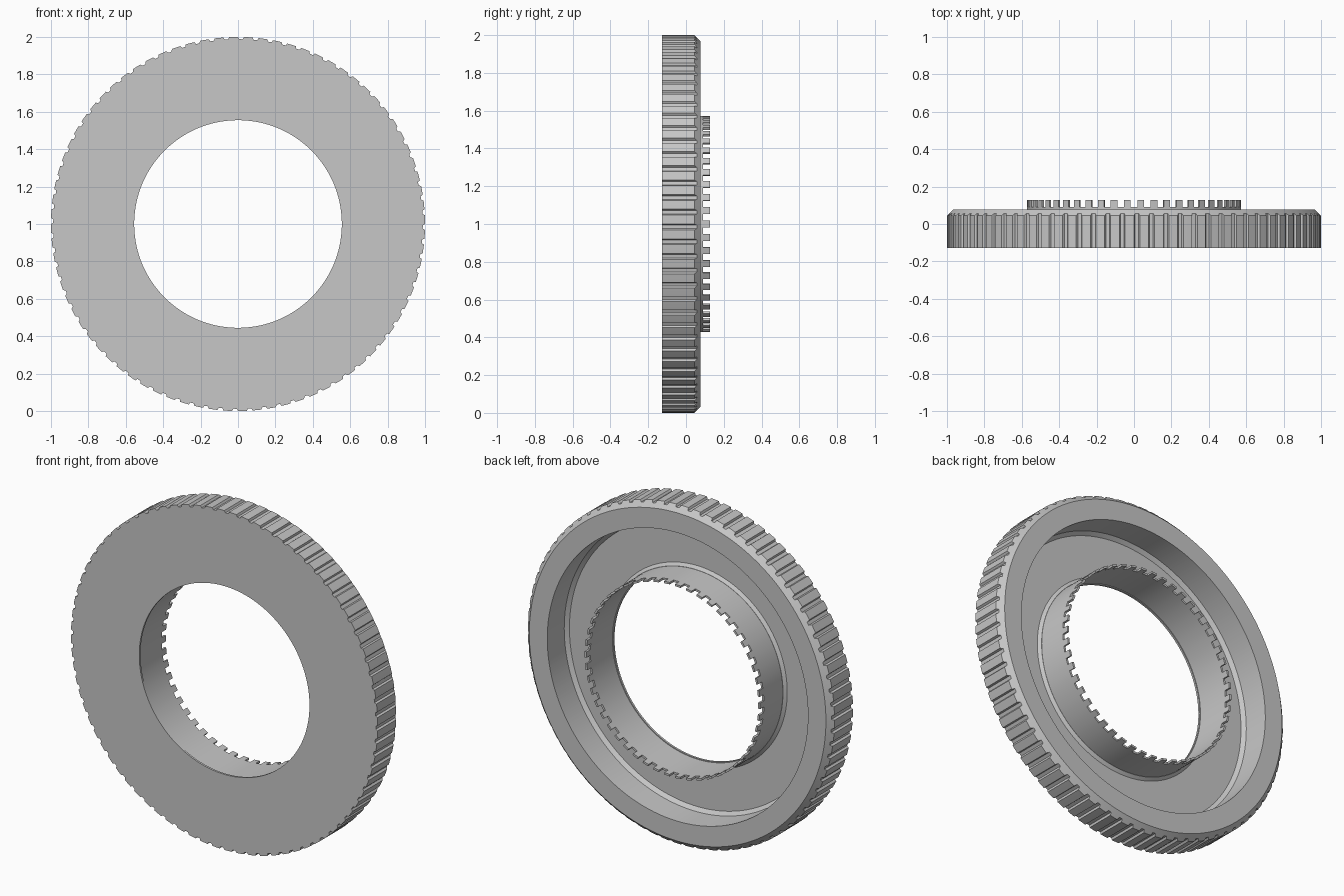
import bpy, bmesh, math

if "Cube" in bpy.data.objects:
    bpy.data.objects.remove(bpy.data.objects["Cube"])

grey = bpy.data.materials.new("plain grey")
grey.diffuse_color = (0.57, 0.57, 0.57, 1)
grey.use_nodes = True
grey.node_tree.nodes["Principled BSDF"].inputs["Base Color"].default_value = grey.diffuse_color

TAU = 2 * math.pi


def lathe(bm, angles, profile):
    """Revolve a closed profile of (radius, y) around the y axis.
    Each profile entry is a function of the angle index."""
    loops = []
    for point in profile:
        loop = []
        for i, a in enumerate(angles):
            r, y = point(i)
            loop.append(bm.verts.new((r * math.cos(a), y, 1 + r * math.sin(a))))
        loops.append(loop)
    n = len(angles)
    bands = []
    for k, lo in enumerate(loops):
        hi = loops[(k + 1) % len(loops)]
        bands.append([bm.faces.new((lo[i], lo[(i + 1) % n], hi[(i + 1) % n], hi[i]))
                      for i in range(n)])
    return bands


def ring(r, y):
    return lambda i: (r, y)


def finish(bm, name):
    bmesh.ops.recalc_face_normals(bm, faces=bm.faces[:])
    mesh = bpy.data.meshes.new(name)
    bm.to_mesh(mesh)
    bm.free()
    mesh.materials.append(grey)
    ob = bpy.data.objects.new(name, mesh)
    bpy.context.collection.objects.link(ob)
    bpy.ops.object.select_all(action='DESELECT')
    ob.select_set(True)
    bpy.context.view_layer.objects.active = ob
    bpy.ops.object.shade_smooth_by_angle(angle=math.radians(25))
    return ob


# Dished ring with a ribbed grip and a chamfered back edge
RIBS = 80
STEPS = (0, 0.3, 0.6, 0.68, 0.92)
rib_angles = [(k + s) / RIBS * TAU for k in range(RIBS) for s in STEPS]


def rib_depth(i):
    return 0.012 if i % 5 > 2 else 0.0


bm = bmesh.new()
lathe(bm, rib_angles, [
    ring(0.555, -0.127),
    lambda i: (1 - rib_depth(i), -0.127),
    lambda i: (1 - rib_depth(i), 0.045 + rib_depth(i)),
    ring(0.967, 0.078),
    ring(0.85, 0.078),
    ring(0.85, -0.08),
    ring(0.83, -0.1),
    ring(0.59, -0.1),
    ring(0.573, -0.085),
    ring(0.565, -0.085),
    ring(0.565, -0.115),
    ring(0.555, -0.115),
])
finish(bm, "ribbed_ring")

# Thin inner sleeve, with teeth extruded from its back edge
TEETH = 50
bm = bmesh.new()
count = TEETH * 4
sleeve_angles = [(i - 1) / count * TAU for i in range(count)]
bands = lathe(bm, sleeve_angles, [
    ring(0.56, -0.115),
    ring(0.572, -0.115),
    ring(0.572, 0.09),
    ring(0.56, 0.09),
])
tops = [f for i, f in enumerate(bands[2]) if i % 4 < 2]
res = bmesh.ops.extrude_face_region(bm, geom=tops)
bmesh.ops.delete(bm, geom=[f for f in tops if f.is_valid], context='FACES_ONLY')
for v in res["geom"]:
    if isinstance(v, bmesh.types.BMVert):
        v.co.y = 0.127
finish(bm, "toothed_sleeve")
